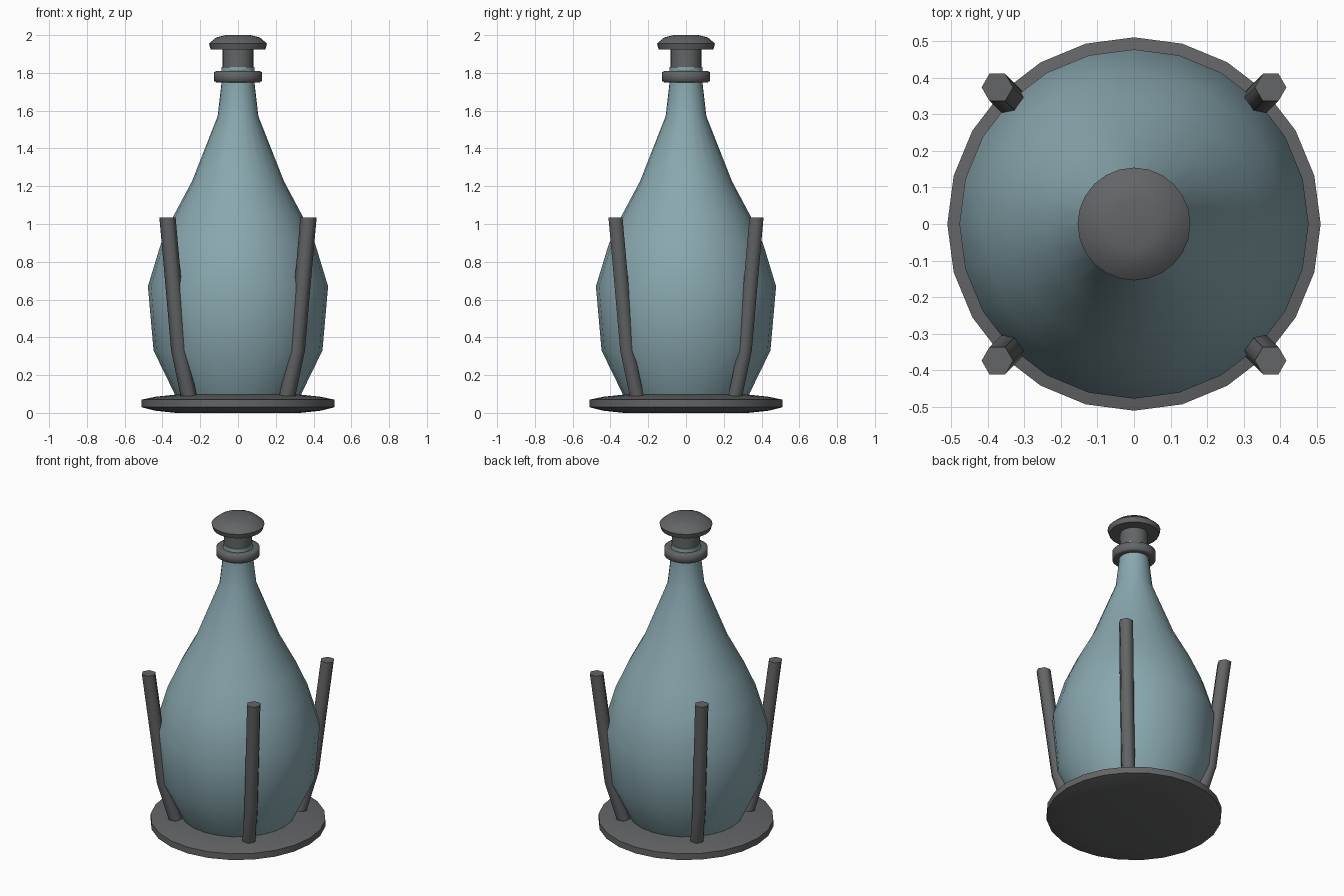
import bpy, bmesh, math
from mathutils import Vector

if "Cube" in bpy.data.objects:
    bpy.data.objects.remove(bpy.data.objects["Cube"])


def material(name, rgb):
    m = bpy.data.materials.new(name)
    m.diffuse_color = (*rgb, 1)
    m.use_nodes = True
    m.node_tree.nodes["Principled BSDF"].inputs["Base Color"].default_value = m.diffuse_color
    return m


GLASS = material("blue_grey_glass", (0.25, 0.39, 0.43))
IRON = material("dark_iron", (0.125, 0.128, 0.132))


def skin(name, rings, mat, closed=False):
    """Join rings of points into a smooth surface, capped unless closed."""
    bm = bmesh.new()
    vs = [[bm.verts.new(p) for p in ring] for ring in rings]
    n = len(vs[0])
    pairs = list(zip(vs, vs[1:])) + ([(vs[-1], vs[0])] if closed else [])
    for a, b in pairs:
        for i in range(n):
            j = (i + 1) % n
            bm.faces.new((a[i], a[j], b[j], b[i]))
    if not closed:
        bm.faces.new(vs[0][::-1])
        bm.faces.new(vs[-1])
    bmesh.ops.recalc_face_normals(bm, faces=bm.faces[:])
    for f in bm.faces:
        f.smooth = True
    me = bpy.data.meshes.new(name)
    bm.to_mesh(me)
    bm.free()
    me.materials.append(mat)
    ob = bpy.data.objects.new(name, me)
    bpy.context.collection.objects.link(ob)
    return ob


def circle(x, y, z, r, n):
    return [(x + r * math.cos(math.tau * i / n), y + r * math.sin(math.tau * i / n), z)
            for i in range(n)]


def lathe(name, profile, mat, n=24, closed=False):
    return skin(name, [circle(0, 0, z, r, n) for r, z in profile], mat, closed)


# round stand with bevelled rim
lathe("base", [(0.33, 0.0), (0.44, 0.012), (0.51, 0.03), (0.51, 0.07),
               (0.44, 0.085), (0.33, 0.097)], IRON)

# bottle body and neck
lathe("bottle", [(0.31, 0.06), (0.335, 0.1), (0.447, 0.33), (0.477, 0.67), (0.41, 0.89),
                 (0.34, 1.045), (0.244, 1.225), (0.108, 1.57), (0.087, 1.75),
                 (0.088, 1.83)], GLASS)

# ring around the neck
lathe("neck_ring", [(0.08, 1.755), (0.115, 1.75), (0.127, 1.757), (0.127, 1.803),
                    (0.115, 1.81), (0.08, 1.805)], IRON, closed=True)

# stopper stem and mushroom cap
lathe("stopper_stem", [(0.081, 1.80), (0.081, 1.94)], IRON)
lathe("stopper_cap", [(0.08, 1.925), (0.145, 1.925), (0.154, 1.955),
                      (0.115, 1.988), (0.065, 2.0)], IRON)

# four hexagonal bent prongs holding the bottle
PATH = [(0.355, 0.05), (0.372, 0.1), (0.44, 0.33), (0.482, 0.67), (0.528, 1.035)]
for k, side in enumerate(("back_right", "back_left", "front_left", "front_right")):
    a = math.radians(45 + 90 * k)
    rings = [circle(r * math.cos(a), r * math.sin(a), z, 0.043, 6) for r, z in PATH]
    skin("prong_" + side, rings, IRON)

# keep cap edges crisp, curved walls smooth
for ob in bpy.context.collection.objects:
    ob.select_set(True)
    bpy.context.view_layer.objects.active = ob
bpy.ops.object.shade_smooth_by_angle(angle=math.radians(62))
